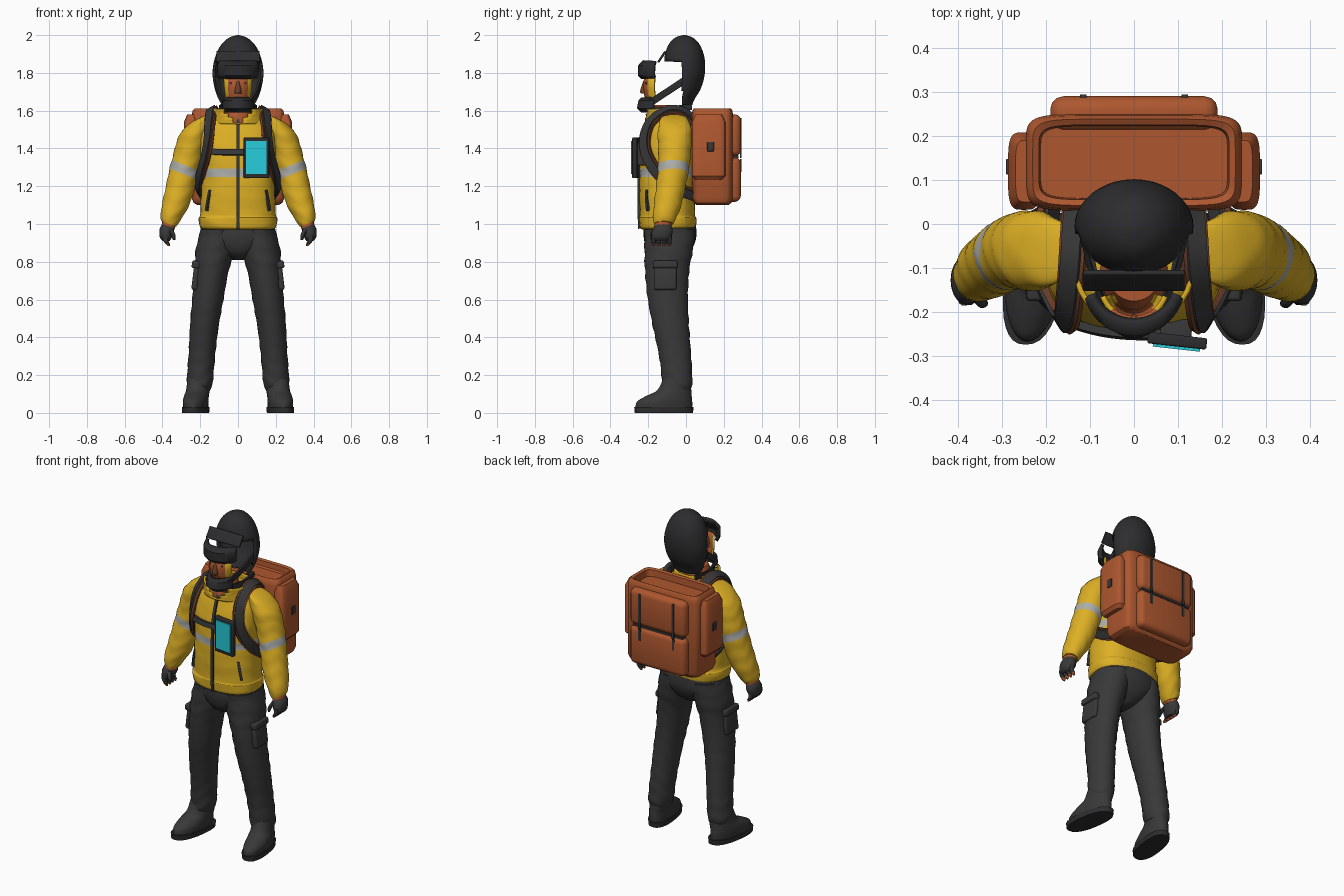
import bpy, bmesh, math
from mathutils import Vector


def mat(name, r, g, b):
    m = bpy.data.materials.new(name)
    m.diffuse_color = (r, g, b, 1)
    return m


DARK = mat("charcoal_cloth", 0.040, 0.040, 0.041)
BLACK = mat("helmet_black", 0.026, 0.026, 0.028)
YELLOW = mat("jacket_yellow", 0.72, 0.43, 0.018)
ORANGE = mat("bag_orange", 0.42, 0.095, 0.028)
BROWN = mat("padding_brown", 0.16, 0.05, 0.022)
GREY = mat("reflective_grey", 0.42, 0.42, 0.40)
CYAN = mat("screen_cyan", 0.02, 0.60, 0.70)


def finish(name, bm, mats):
    bmesh.ops.recalc_face_normals(bm, faces=bm.faces)
    me = bpy.data.meshes.new(name)
    bm.to_mesh(me)
    bm.free()
    for m in mats:
        me.materials.append(m)
    ob = bpy.data.objects.new(name, me)
    bpy.context.collection.objects.link(ob)
    return ob


def catmull(pts, sub):
    """Smooth list of (segment, values) running through the points."""
    out = []
    for i in range(len(pts) - 1):
        p0, p1, p2, p3 = pts[max(i - 1, 0)], pts[i], pts[i + 1], pts[min(i + 2, len(pts) - 1)]
        for k in range(sub):
            t = k / sub
            out.append((i, [0.5 * (2 * b + (c - a) * t + (2 * a - 5 * b + 4 * c - d) * t * t
                                   + (3 * b - a - 3 * c + d) * t ** 3)
                            for a, b, c, d in zip(p0, p1, p2, p3)]))
    out.append((len(pts) - 2, list(pts[-1])))
    return out


def loft(name, rings, mats, n=32, sub=4, power=2.0, wrinkle=0.0, s=1, splay=0.0,
         rule=None, caps=True, drop=None):
    """Rings are (x, y, z, rx, ry, tilt); s = -1 mirrors across x."""
    bm = bmesh.new()
    rows, segs = [], []
    for seg, (cx, cy, cz, rx, ry, tilt) in catmull(rings, sub):
        row = []
        for k in range(n):
            a = 2 * math.pi * k / n
            c, d = math.cos(a), math.sin(a)
            f = 1 + wrinkle * math.sin(2 * a + cz * 75 + 1.5 * math.sin(3 * a))
            x = rx * f * math.copysign(abs(c) ** (2 / power), c)
            y = ry * f * math.copysign(abs(d) ** (2 / power), d)
            row.append(bm.verts.new((s * (cx + x - splay * y), cy + y, cz + tilt * x)))
        rows.append(row)
        segs.append(seg)
    for i in range(len(rows) - 1):
        for k in range(n):
            q = (k + 1) % n
            f = bm.faces.new((rows[i][k], rows[i][q], rows[i + 1][q], rows[i + 1][k]))
            if rule:
                f.material_index = rule(segs[i], f.calc_center_median())
    if caps:
        bm.faces.new(rows[0])
        bm.faces.new(rows[-1])
    if drop:
        gone = [f for f in bm.faces if drop(f.calc_center_median())]
        bmesh.ops.delete(bm, geom=gone, context='FACES')
    return finish(name, bm, mats)


def ribbon(name, pts, width, thick, m, centre=(0, -0.1, 1.35), sub=5):
    """Flat band along a path, its face turned away from the centre."""
    path = [Vector(p) for _, p in catmull(pts, sub)]
    bm = bmesh.new()
    prev = None
    for i, p in enumerate(path):
        t = (path[min(i + 1, len(path) - 1)] - path[max(i - 1, 0)]).normalized()
        w = t.cross(p - Vector(centre)).normalized()
        u = w.cross(t).normalized()
        ring = [bm.verts.new(p + w * a * width / 2 + u * b * thick / 2)
                for a, b in ((-1, -1), (1, -1), (1, 1), (-1, 1))]
        if prev:
            for k in range(4):
                bm.faces.new((prev[k], prev[(k + 1) % 4], ring[(k + 1) % 4], ring[k]))
        else:
            bm.faces.new(ring)
        prev = ring
    bm.faces.new(prev)
    return finish(name, bm, [m])


def box(name, c, size, m, bevel=0.0, rot=(0, 0, 0)):
    bm = bmesh.new()
    bmesh.ops.create_cube(bm, size=1)
    bmesh.ops.scale(bm, vec=size, verts=bm.verts)
    if bevel:
        bmesh.ops.bevel(bm, geom=bm.edges[:], offset=bevel, segments=3, profile=0.5, affect='EDGES')
    ob = finish(name, bm, [m])
    ob.location, ob.rotation_euler = c, rot
    return ob


def band(name, rows, mats, half_angle, cy, thick=0.012, n=20, rule=None):
    """Curved front shield; rows are (z, rx, ry) of a front-facing arc."""
    bm = bmesh.new()
    grid = []
    for z, rx, ry in rows:
        angs = [half_angle * (2 * k / n - 1) for k in range(n + 1)]
        grid.append([bm.verts.new((rx * math.sin(a), cy - ry * math.cos(a), z)) for a in angs])
    for r0, r1 in zip(grid, grid[1:]):
        for k in range(n):
            f = bm.faces.new((r0[k], r0[k + 1], r1[k + 1], r1[k]))
            if rule:
                f.material_index = rule(f.calc_center_median())
    ob = finish(name, bm, mats)
    mod = ob.modifiers.new("thickness", 'SOLIDIFY')
    mod.thickness, mod.offset = thick, 0
    return ob


# Jacket body with reflective chest stripe
loft("jacket", [(0, -.097, .972, .185, .135, 0), (0, -.097, .985, .203, .148, 0),
                (0, -.097, 1.03, .207, .152, 0), (0, -.098, 1.05, .200, .146, 0),
                (0, -.10, 1.15, .196, .148, 0), (0, -.10, 1.25, .188, .146, 0),
                (0, -.10, 1.295, .188, .146, 0), (0, -.10, 1.40, .200, .138, 0),
                (0, -.09, 1.50, .190, .122, 0), (0, -.085, 1.56, .150, .105, 0),
                (0, -.085, 1.58, .105, .095, 0)],
     [YELLOW, GREY], n=48, power=2.4, wrinkle=.008, rule=lambda g, c: int(g == 5))
# Collar, open in a V at the front
loft("collar", [(0, -.10, 1.53, .135, .105, 0), (0, -.10, 1.575, .130, .11, 0), (0, -.105, 1.61, .125, .115, 0)],
     [YELLOW], caps=False, drop=lambda c: c.y < -.16 and abs(c.x) < (c.z - 1.52) * .9
     ).modifiers.new("thickness", 'SOLIDIFY').thickness = .012
loft("neck", [(0, -.11, 1.50, .085, .095, 0), (0, -.115, 1.57, .08, .085, 0), (0, -.11, 1.63, .06, .065, 0)], [ORANGE])
ribbon("front_zip", [(0, -.247, .975), (0, -.25, 1.05), (0, -.25, 1.25), (0, -.243, 1.40),
                     (0, -.217, 1.50), (0, -.193, 1.56)], .016, .012, DARK)

# Trousers seat
loft("trouser_seat", [(0, -.09, .81, .03, .06, 0), (0, -.09, .85, .10, .11, 0),
                      (0, -.085, .92, .195, .138, 0), (0, -.085, 1.0, .192, .138, 0)], [DARK], power=2.3)

for s, side in ((-1, "left"), (1, "right")):
    # Sleeve with reflective stripe
    loft(side + "_sleeve", [(.165, -.07, 1.575, .03, .04, -.3), (.195, -.062, 1.55, .062, .075, -.3),
                            (.230, -.06, 1.48, .076, .09, 0), (.258, -.06, 1.39, .073, .086, .3),
                            (.278, -.065, 1.31, .072, .083, .4), (.290, -.07, 1.265, .072, .081, .4),
                            (.312, -.085, 1.17, .070, .077, .4), (.338, -.10, 1.09, .062, .072, .4),
                            (.362, -.115, 1.025, .048, .060, .4), (.367, -.12, 1.0, .038, .05, .4)],
         [YELLOW, GREY], wrinkle=.025, s=s, rule=lambda g, c: int(g == 4))
    # Gloved hand
    loft(side + "_glove_cuff", [(.365, -.12, 1.02, .034, .045, .3), (.369, -.123, .985, .034, .045, .3)],
         [ORANGE], n=20, s=s)
    loft(side + "_glove", [(.369, -.122, .995, .032, .042, .2), (.377, -.125, .965, .038, .055, .2),
                           (.382, -.13, .93, .032, .052, 0), (.380, -.13, .91, .018, .04, 0)],
         [DARK], n=20, s=s)
    for i in range(4):
        y = -.172 + i * .028
        loft(f"{side}_finger_{i + 1}", [(.385, y, .94, .015, .014, 0), (.384, y, .915, .014, .013, 0),
                                        (.372, y, .895, .012, .012, 0), (.366, y, .883, .005, .005, 0)],
             [DARK, ORANGE], n=10, sub=2, s=s, rule=lambda g, c: int(g == 2))
    loft(side + "_thumb", [(.36, -.16, .975, .013, .013, 0), (.345, -.178, .945, .013, .013, 0),
                           (.338, -.18, .915, .006, .006, 0)], [DARK], n=10, sub=2, s=s)
    # Trouser leg with cargo pocket
    loft(side + "_trouser_leg", [(.102, -.085, .97, .095, .135, 0), (.120, -.092, .86, .104, .128, 0),
                                 (.140, -.10, .75, .090, .117, 0), (.160, -.096, .60, .083, .106, 0),
                                 (.178, -.080, .46, .076, .096, 0), (.190, -.06, .32, .071, .086, 0),
                                 (.198, -.05, .22, .070, .082, 0), (.203, -.047, .15, .068, .080, 0),
                                 (.205, -.045, .12, .058, .070, 0)], [DARK], wrinkle=.025, s=s)
    box(side + "_cargo_pocket", (s * .222, -.11, .72), (.035, .12, .14), DARK, .012, (0, s * -.12, 0))
    box(side + "_cargo_flap", (s * .222, -.11, .785), (.045, .13, .04), DARK, .01, (0, s * -.12, 0))
    # Boot
    loft(side + "_boot_sole", [(.224, -.117, 0, .066, .154, 0), (.224, -.117, .03, .068, .157, 0)],
         [BLACK], sub=1, power=2.4, s=s, splay=.14)
    loft(side + "_boot", [(.224, -.117, .028, .064, .15, 0), (.224, -.113, .06, .066, .146, 0),
                          (.220, -.09, .09, .064, .12, 0), (.212, -.062, .12, .062, .09, 0),
                          (.207, -.048, .18, .060, .073, 0)], [DARK], s=s, splay=.12)
    # Shoulder strap on a padded backing
    path = [(s * .13, .05, 1.54), (s * .135, -.02, 1.595), (s * .14, -.10, 1.60), (s * .148, -.185, 1.54),
            (s * .155, -.218, 1.45), (s * .170, -.205, 1.36), (s * .197, -.14, 1.26),
            (s * .205, -.04, 1.19), (s * .19, .05, 1.15)]
    ribbon(side + "_strap_padding", path, .066, .016, BROWN)
    ribbon(side + "_shoulder_strap", path, .048, .032, DARK)
    ribbon(side + "_pocket_zip", [(s * .145, -.205, 1.18), (s * .155, -.205, 1.13), (s * .165, -.20, 1.07)],
           .014, .02, DARK)
    # Backpack side pocket, toggle and rear straps
    loft(side + "_bag_pocket", [(.25, .12, 1.235, .020, .07, 0), (.25, .12, 1.255, .036, .088, 0),
                                (.25, .12, 1.54, .036, .088, 0), (.245, .12, 1.58, .024, .07, 0)],
         [ORANGE], sub=1, power=4, s=s)
    box(side + "_bag_toggle", (s * .287, .13, 1.41), (.008, .035, .05), DARK, .003)
    box(side + "_bag_strap", (s * .115, .29, 1.455), (.014, .008, .21), DARK)
    box(side + "_bag_buckle", (s * .115, .289, 1.31), (.014, .008, .07), DARK)
    # Helmet chin strut and strap
    ribbon(side + "_chin_strut", [(s * .118, -.01, 1.76), (s * .10, -.10, 1.70), (s * .06, -.20, 1.635)],
           .035, .012, BLACK, (0, -.05, 1.72))
    ribbon(side + "_helmet_strap", [(s * .085, .03, 1.62), (s * .095, -.08, 1.61), (s * .06, -.19, 1.605)],
           .03, .012, BLACK, (0, -.05, 1.61))

# Chest strap and device
ribbon("chest_strap", [(-.155, -.222, 1.385), (-.08, -.243, 1.38), (0, -.252, 1.38), (.08, -.248, 1.38),
                       (.155, -.222, 1.385)], .03, .018, DARK)
box("device_mount", (.095, -.242, 1.37), (.07, .05, .12), DARK, .005)
box("device_body", (.098, -.265, 1.35), (.135, .026, .215), BLACK, .005, (0, 0, -.11))
box("device_screen", (.0965, -.280, 1.352), (.108, .008, .175), CYAN, 0, (0, 0, -.11))

# Backpack with recessed top
loft("backpack", [(0, .14, 1.10, .215, .085, 0), (0, .14, 1.112, .235, .10, 0), (0, .14, 1.14, .246, .11, 0),
                  (0, .14, 1.57, .246, .11, 0), (0, .14, 1.60, .24, .106, 0), (0, .14, 1.612, .23, .098, 0),
                  (0, .14, 1.605, .216, .085, 0), (0, .14, 1.565, .212, .082, 0)],
     [ORANGE], n=64, sub=1, power=7)
for name, z, h in (("upper", 1.47, .22), ("lower", 1.235, .235)):
    box(name + "_rear_pocket", (0, .25, z), (.38, .08, h), ORANGE, .03)
box("pocket_seam_zip", (0, .262, 1.356), (.34, .03, .012), DARK)

# Helmet shell, open at the face
shell = loft("helmet_shell", [(0, -.02, 1.62, .078, .05, 0), (0, -.02, 1.66, .103, .065, 0),
                              (0, -.01, 1.72, .124, .09, 0), (0, -.005, 1.80, .135, .105, 0),
                              (0, -.008, 1.88, .122, .106, 0), (0, -.010, 1.945, .092, .085, 0),
                              (0, -.010, 1.985, .05, .05, 0), (0, -.010, 2.0, .006, .006, 0)],
             [BLACK], n=40, drop=lambda c: c.z < 1.625 or (c.y < -.02 and c.z < 1.87))
shell.modifiers.new("thickness", 'SOLIDIFY').thickness = .014
# Peak, goggles, face and chin guard
box("helmet_peak", (0, -.128, 1.885), (.23, .012, .07), BLACK, .003, (-.6, 0, 0))
band("goggles", [(1.775, .098, .10), (1.79, .105, .115), (1.835, .108, .115), (1.86, .10, .09)],
     [BLACK], 1.25, -.13, .02)
box("goggle_bridge", (0, -.238, 1.83), (.05, .02, .03), BLACK, .006)
band("face", [(1.64, .055, .065), (1.68, .068, .08), (1.72, .074, .085), (1.79, .076, .08)],
     [ORANGE, YELLOW], 1.2, -.135, rule=lambda c: int(abs(c.x) > .048))
loft("nose", [(0, -.222, 1.69, .018, .014, 0), (0, -.225, 1.705, .017, .018, 0), (0, -.215, 1.76, .008, .010, 0)],
     [BROWN], n=12)
for s, side in ((-1, "left"), (1, "right")):
    box(side + "_eye", (s * .031, -.212, 1.745), (.026, .009, .012), BLACK, 0, (0, 0, s * .3))
box("mouth", (0, -.216, 1.672), (.04, .009, .010), BROWN)
band("chin_guard", [(1.595, .065, .09), (1.615, .08, .112), (1.65, .078, .105), (1.665, .06, .09)],
     [BLACK], 1.3, -.14, .016)

# Smooth surfaces, keeping hard edges
for ob in bpy.context.scene.objects:
    ob.select_set(True)
    bpy.context.view_layer.objects.active = ob
bpy.ops.object.shade_smooth_by_angle(angle=math.radians(35))
